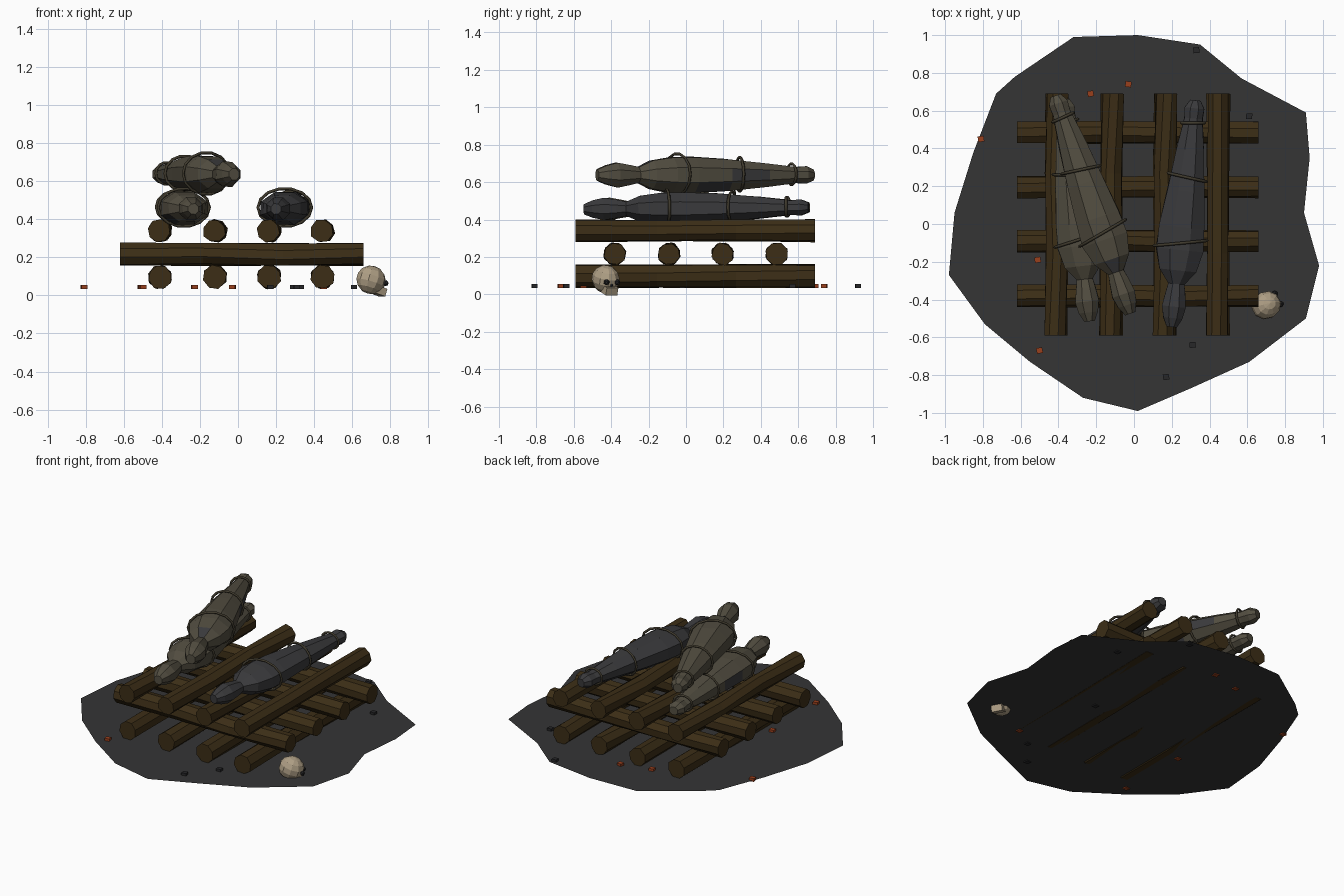
import bpy, bmesh, math, random
from mathutils import Vector, Matrix

random.seed(4)
if "Cube" in bpy.data.objects:
    bpy.data.objects.remove(bpy.data.objects["Cube"], do_unlink=True)


def material(name, r, g, b):
    m = bpy.data.materials.new(name)
    m.use_nodes = True
    m.diffuse_color = (r, g, b, 1)
    node = m.node_tree.nodes["Principled BSDF"]
    node.inputs["Base Color"].default_value = (r, g, b, 1)
    node.inputs["Roughness"].default_value = 0.9
    return m


ASH = material("ash ground", .035, .035, .036)
WOOD = material("dark wood", .045, .027, .008)
LINEN = material("dirty linen", .085, .075, .052)
CHARRED = material("charred cloth", .042, .042, .045)
ROPE = material("old rope", .05, .042, .026)
BONE = material("bone", .42, .34, .23)
EMBER = material("ember", .32, .05, .012)
COAL = material("coal", .02, .02, .022)


def finish(name, bm, *mats):
    bmesh.ops.recalc_face_normals(bm, faces=bm.faces)
    mesh = bpy.data.meshes.new(name)
    bm.to_mesh(mesh)
    bm.free()
    for m in mats:
        mesh.materials.append(m)
    obj = bpy.data.objects.new(name, mesh)
    bpy.context.collection.objects.link(obj)
    return obj


def frame(start, end):
    """Axis, sideways and upward directions of a lengthwise part."""
    axis = (end - start).normalized()
    side = axis.cross(Vector((0, 0, 1))).normalized()
    return axis, side, side.cross(axis)


def loft(name, start, end, stations, sides, mats, twist=0, rough=0, burnt=None):
    """Rings of (fraction, half width, half height) skinned along a line."""
    start, end = Vector(start), Vector(end)
    axis, side, up = frame(start, end)
    bm = bmesh.new()
    rings = []
    for t, rw, rh in stations:
        turn = random.uniform(-twist, twist) + math.pi / sides
        ring = []
        for i in range(sides):
            a = turn + math.tau * i / sides
            k = 1 + random.uniform(-rough, rough)
            p = start.lerp(end, t) + k * (side * math.cos(a) * rw + up * math.sin(a) * rh)
            ring.append(bm.verts.new(p))
        rings.append(ring)
    for j, (a, b) in enumerate(zip(rings, rings[1:])):
        for i in range(sides):
            n = (i + 1) % sides
            f = bm.faces.new((a[i], a[n], b[n], b[i]))
            if burnt and (j, i) in burnt:
                f.material_index = 1
    bm.faces.new(rings[0])
    bm.faces.new(rings[-1])
    return finish(name, bm, *mats)


# Scorched ground sheet
outline = [(-.32, .99), (.02, 1), (.35, .95), (.57, .77), (.91, .59), (.93, .35), (.9, .06),
           (.98, -.22), (.91, -.5), (.61, -.73), (.3, -.87), (.02, -.99), (-.27, -.92),
           (-.55, -.73), (-.79, -.53), (-.98, -.27), (-.95, .06), (-.85, .38), (-.73, .69), (-.63, .78)]
bm = bmesh.new()
bm.faces.new([bm.verts.new((x, y, .04)) for x, y in reversed(outline)])
finish("scorched_ground", bm, ASH)


# Three crossed layers of logs
def log(name, start, end, r):
    stations = [(t, r, r) for t in (0, .34, .67, 1)]
    loft(name, start, end, stations, 8, [WOOD], twist=.22, rough=.06)


for i, x in enumerate((-.41, -.12, .165, .445)):
    log(f"bottom_log_{i + 1}", (x, -.59, .098), (x, .69, .098), .063)
    log(f"top_log_{i + 1}", (x - .005, -.59, .34), (x + .005, .69, .34), .06)
for i, y in enumerate((-.38, -.09, .195, .485)):
    log(f"cross_log_{i + 1}", (-.62, y, .217), (.66, y, .215), .06)


# Wrapped bodies: head, neck, shoulders, hips, feet
def rope(name, centre, side, up, rw, rh):
    curve = bpy.data.curves.new(name, "CURVE")
    curve.dimensions = "3D"
    curve.bevel_depth = .008
    curve.bevel_resolution = 0
    spline = curve.splines.new("POLY")
    count = 14
    spline.points.add(count - 1)
    for i, p in enumerate(spline.points):
        a = math.tau * i / count
        p.co = (*(centre + side * math.cos(a) * rw + up * math.sin(a) * rh), 1)
    spline.use_cyclic_u = True
    curve.materials.append(ROPE)
    obj = bpy.data.objects.new(name, curve)
    bpy.context.collection.objects.link(obj)


SHAPE = [(0, .03, .03), (.04, .055, .05), (.09, .068, .065), (.15, .056, .052), (.19, .046, .042),
         (.25, .105, .075), (.34, .135, .093), (.44, .13, .095), (.6, .107, .083), (.78, .078, .062),
         (.92, .052, .042), (.965, .056, .046), (1, .03, .028)]


def shrouded_body(name, start, end, mats, burnt=None, plump=1):
    shape = [(t, w, h * plump) for t, w, h in SHAPE]
    loft(name, start, end, shape, 8, mats, rough=.03, burnt=burnt)
    start, end = Vector(start), Vector(end)
    axis, side, up = frame(start, end)
    for i, (t, rw, rh, lean) in enumerate(((.37, .142, .1, .2), (.66, .106, .084, -.12), (.9, .062, .052, .1))):
        slant = (side + axis * lean).normalized()
        rope(f"{name}_rope_{i + 1}", start.lerp(end, t) + up * .004, slant, up, rw, rh * plump)


shrouded_body("charred_body", (.20, -.545, .455), (.325, .655, .465), [CHARRED])
shrouded_body("lower_linen_body", (-.235, -.515, .455), (-.37, .66, .465), [LINEN, CHARRED],
              {(7, 3), (7, 4), (5, 4)})
shrouded_body("upper_linen_body", (-.02, -.475, .638), (-.415, .68, .638), [LINEN, CHARRED],
              {(7, 6), (8, 7), (4, 1)}, plump=1.1)

# Skull resting on its side: cranium, muzzle, eye sockets and nose
face = Vector((.82, .45, -.3)).normalized()
across = face.cross(Vector((0, 0, 1))).normalized()
crown = across.cross(face)
turn = Matrix((face, across, crown)).transposed().to_4x4()
centre = Vector((.70, -.43, .082))


def skull_place(f, s, u):
    return Matrix.Translation(centre + face * f + across * s + crown * u) @ turn


bm = bmesh.new()
bmesh.ops.create_uvsphere(bm, u_segments=10, v_segments=7, radius=1,
                          matrix=skull_place(0, 0, 0) @ Matrix.Diagonal((.08, .074, .075, 1)))
finish("skull_cranium", bm, BONE)
bm = bmesh.new()
bmesh.ops.create_cube(bm, size=1, matrix=skull_place(.062, 0, -.042) @ Matrix.Diagonal((.055, .07, .042, 1)))
finish("skull_upper_jaw", bm, BONE)
for name, s, u, r in (("left_eye_socket", -.032, .005, .017), ("right_eye_socket", .032, .005, .017),
                      ("nose_hole", 0, -.012, .009)):
    bm = bmesh.new()
    bmesh.ops.create_icosphere(bm, subdivisions=1, radius=r, matrix=skull_place(.072, s, u))
    finish(name, bm, COAL)

# Scattered embers and coals
EMBERS = [(-.23, .69), (-.03, .74), (-.81, .45), (-.51, -.19), (-.5, -.67), (.45, -.55)]
COALS = [(.33, .92), (.61, .57), (.31, -.64), (.17, -.81), (.29, -.02)]
for label, mat, spots in (("ember", EMBER, EMBERS), ("coal", COAL, COALS)):
    for i, (x, y) in enumerate(spots):
        bm = bmesh.new()
        place = Matrix.Translation((x, y, .045)) @ Matrix.Rotation(random.uniform(-.2, .2), 4, "Z")
        bmesh.ops.create_cube(bm, size=1, matrix=place @ Matrix.Diagonal((.032, .03, .022, 1)))
        finish(f"{label}_{i + 1}", bm, mat)
